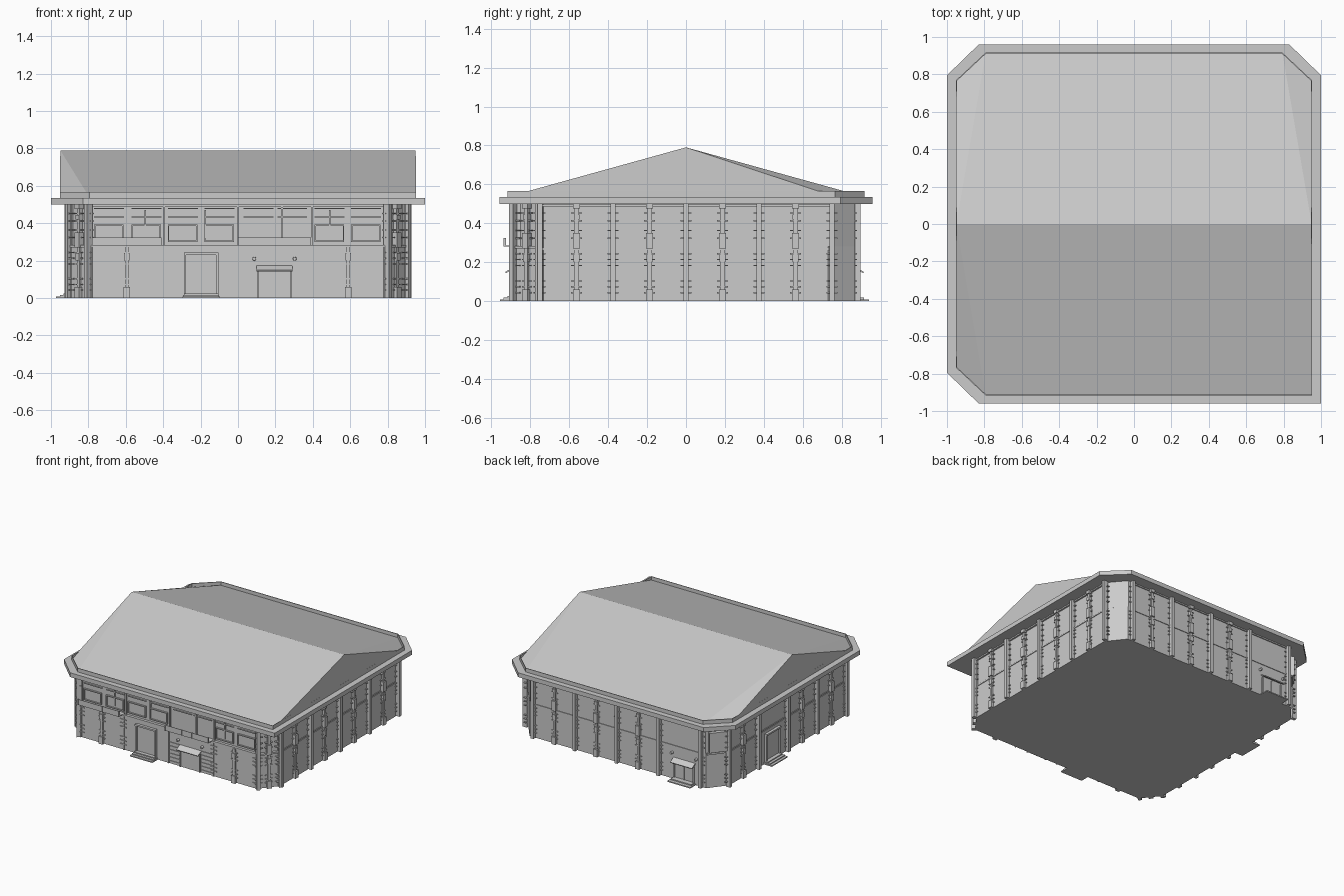
import bpy, bmesh
from mathutils import Matrix, Vector

if "Cube" in bpy.data.objects:
    bpy.data.objects.remove(bpy.data.objects["Cube"])


def make(name, bm):
    bmesh.ops.recalc_face_normals(bm, faces=bm.faces)
    me = bpy.data.meshes.new(name)
    bm.to_mesh(me)
    bm.free()
    ob = bpy.data.objects.new(name, me)
    bpy.context.collection.objects.link(ob)
    return ob


def outline(x, y0, y1, cx, cy, square=False):
    """Plan outline with cut corners; front right may stay square."""
    pts = [(-x + cx, y0)]
    pts += [(x, y0)] if square else [(x - cx, y0), (x, y0 + cy)]
    return pts + [(x, y1 - cy), (x - cx, y1), (-x + cx, y1), (-x, y1 - cy), (-x, y0 + cy)]


def prism(name, pts, z0, z1):
    bm = bmesh.new()
    f = bm.faces.new([bm.verts.new((x, y, z0)) for x, y in pts])
    r = bmesh.ops.extrude_face_region(bm, geom=[f])
    vs = [v for v in r['geom'] if isinstance(v, bmesh.types.BMVert)]
    bmesh.ops.translate(bm, verts=vs, vec=(0, 0, z1 - z0))
    return make(name, bm)


def frame(p, q):
    """Wall frame: x along wall, -y outward, z up, origin mid wall."""
    p, q = Vector((*p, 0)), Vector((*q, 0))
    u = (q - p).normalized()
    n = Vector((-u.y, u.x, 0))
    m = Matrix((u, n, Vector((0, 0, 1)))).transposed().to_4x4()
    return Matrix.Translation((p + q) / 2) @ m


def boxes(name, fr, items):
    """Each item: u0, u1, z0, z1, outward depth (and optional start depth)."""
    bm = bmesh.new()
    for u0, u1, z0, z1, d, *s in items:
        s = s[0] if s else -0.01
        m = Matrix.Translation(((u0 + u1) / 2, -(d + s) / 2, (z0 + z1) / 2))
        bmesh.ops.create_cube(bm, size=1, matrix=fr @ m @ Matrix.Diagonal((u1 - u0, d - s, z1 - z0, 1)))
    return make(name, bm)


# Walls: lower storey and slightly inset upper storey
prism("lower_walls", outline(.90, -.885, .87, .11, .14), 0, .28)
prism("upper_walls", outline(.895, -.862, .87, .11, .13), .28, .51)

# Eave slab, thin rim and gabled roof with clipped corners
prism("eave_slab", outline(1, -.96, .96, .17, .165, True), .50, .535)
rim_pts = outline(.953, -.917, .917, .16, .15, True)
bm = bmesh.new()
vs = [[bm.verts.new((x, y, z)) for x, y in rim_pts] for z in (.53, .566)]
for i in range(len(rim_pts)):
    j = (i + 1) % len(rim_pts)
    bm.faces.new((vs[0][i], vs[0][j], vs[1][j], vs[1][i]))
rim = make("roof_rim", bm)
sol = rim.modifiers.new("thickness", 'SOLIDIFY')
sol.thickness = .006

bm = bmesh.new()
b = [bm.verts.new((x, y, .536)) for x, y in rim_pts]
rl, rr = bm.verts.new((-.95, 0, .79)), bm.verts.new((.95, 0, .79))
for f in ((b[0], b[1], rr), (b[0], rr, rl), (b[1], b[2], rr), (b[2], b[3], rr),
          (b[3], b[4], rl), (b[3], rl, rr), (b[4], b[5], rl), (b[5], b[6], rl), (b[6], b[0], rl)):
    bm.faces.new(f)
make("roof", bm)

front = frame((-.79, -.885), (.79, -.885))
front_up = frame((-.79, -.862), (.79, -.862))
right = frame((.90, -.74), (.90, .74))
back = frame((.79, .87), (-.79, .87))
left = frame((-.90, .74), (-.90, -.74))


# Structural posts, stepped columns, cleats and rails
def post(u, top=.5, d=.028):
    return [(u - .013, u + .013, 0, top, d)]


def column(u, top=.5):
    out = [(u - .01, u + .01, 0, top, .012), (u - .018, u + .018, 0, .06, .022),
           (u - .015, u + .015, .2, .24, .018)]
    if top > .3:
        out += [(u - .018, u + .018, .27, .35, .022), (u - .018, u + .018, .475, .5, .022),
                (u - .014, u + .014, .42, .445, .018)]
    return out


def cleats(u, top=.5):
    zs = [.04, .07, .10, .18, .21, .24, .32, .36, .41, .45]
    return [(u - .028, u + .028, z, z + .006, .008) for z in zs if z < top]


P = [-.75, -.375, 0, .375, .75]
for nm, fr, skip in (("right", right, None), ("back", back, .5625), ("left", left, -.1875)):
    boxes(nm + "_posts", fr, [i for u in P for i in post(u)])
    cols = [u for u in (-.5625, -.1875, .1875, .5625) if u != skip]
    boxes(nm + "_columns", fr, [i for u in cols for i in column(u)])
    boxes(nm + "_cleats", fr, [i for u in P + cols for i in cleats(u)])
    boxes(nm + "_rails", fr, [(-.75, .75, .262, .272, .005), (-.75, .75, .485, .495, .008)])

boxes("front_lower_columns", front, column(-.595, .275) + column(.59, .275))
boxes("front_cleats", front, [i for u in (-.78, -.595, -.405, .405, .59, .78) for i in cleats(u, .26)])
boxes("front_trim", front, [(-.79, .79, .272, .284, .006)] +
      [(u - .005, u + .005, 0, .28, .008) for u in (-.785, -.4, 0, .4, .785)])
boxes("front_upper_mullions", front_up,
      [(u - .006, u + .006, .28, .5, .014) for u in (-.79, -.395, 0, .235, .395, .79)] +
      [(u - .004, u + .004, .32, .47, .010) for u in (-.495, -.175, .49)] +
      [(-.78, .78, .488, .5, .014)])
boxes("front_louvre_slits", front_up,
      [(u, u + .16, z, z + .006, .009) for u in (-.77, -.57, -.375, -.18, .03, .21, .41, .605)
       for z in (.43, .475)])

# Upper windows on the front
win = []
for u in (-.77, -.57, -.375, -.18, .41, .605):
    a, c = u + .158, .007
    win += [(u, a, .30, .30 + c, .014), (u, a, .385, .385 + c, .014),
            (u, u + c, .30, .39, .014), (a - c, a, .30, .39, .014), (u, a, .30, .39, .004)]
boxes("front_windows", front_up, win)

# Cut corner dressing
for nm, p, q in (("front_right", (.79, -.885), (.90, -.745)),
                 ("front_left", (-.90, -.745), (-.79, -.885)),
                 ("back_left", (-.79, .87), (-.90, .73))):
    fr = frame(p, q)
    w = .085
    if nm == "back_left":
        boxes(nm + "_corner_box", fr, [(-.07, .07, .29, .45, .025)])
    else:
        boxes(nm + "_corner_posts", fr, [i for u in (-w, w) for i in post(u)] + column(0))
        boxes(nm + "_corner_cleats", fr, [i for u in (-.075, 0, .075) for i in cleats(u)])
    boxes(nm + "_corner_trim", fr, [(-w, w, .27, .283, .012)])


# Doors: plain with steps, or entrance with awning and lamps
def door(nm, fr, u, steps=True):
    w = .092
    boxes(nm + "_door_frame", fr, [(u - w, u - w + .012, .02, .24, .016), (u + w - .012, u + w, .02, .24, .016),
                                   (u - w, u + w, .23, .243, .022), (u - w, u + w, .02, .235, .003)])
    boxes(nm + "_steps", fr, [(u - w - .008, u + w + .008, 0, .009, .072),
                              (u - w - .004, u + w + .004, .009, .017, .052),
                              (u - w, u + w, .017, .025, .032)])


def entrance(nm, fr, u, steps):
    w = .092
    boxes(nm + "_entrance_door", fr, [(u - w, u - w + .01, 0, .15, .012), (u + w - .01, u + w, 0, .15, .012),
                                      (u - .004, u + .004, 0, .15, .008), (u - w, u + w, 0, .15, .003)])
    # sloped awning
    tilt = fr @ Matrix.Translation((u, 0, .172)) @ Matrix.Rotation(.5, 4, 'X')
    boxes(nm + "_awning", tilt, [(-w - .005, w + .005, -.006, .002, .05)])
    bm = bmesh.new()
    for s in (-.108, .108):
        m = Matrix.Translation((u + s, -.008, .21)) @ Matrix.Rotation(1.5708, 4, 'X')
        bmesh.ops.create_cone(bm, cap_ends=True, segments=12, radius1=.011, radius2=.009,
                              depth=.028, matrix=fr @ m)
    make(nm + "_lamps", bm)
    if steps:
        boxes(nm + "_steps", fr, [(u - w - .01, u + w + .01, 0, .009, .072),
                                  (u - w, u + w, .009, .018, .045)])


door("front", front, -.197)
door("left", left, -.19)
entrance("front", front, .195, False)
entrance("back", back, .595, True)
boxes("front_siding", front, [(a, c, z, z + .004, .005) for z in (.02, .05, .08, .11, .14, .17)
                              for a, c in ((.01, .1), (.29, .39))])

# Shallow open-ended canopies over the front
for nm, u0, u1 in (("left", -.78, -.41), ("right", 0, .39)):
    boxes(nm + "_canopy", front, [(u0, u1, .28, .285, .05, -.03), (u0, u1, .28, .325, .05, .046)] +
          [(u - .003, u + .003, .28, .325, .054, .04) for u in (u0 + .003, u0 + .15, u1 - .15, u1 - .003)])
